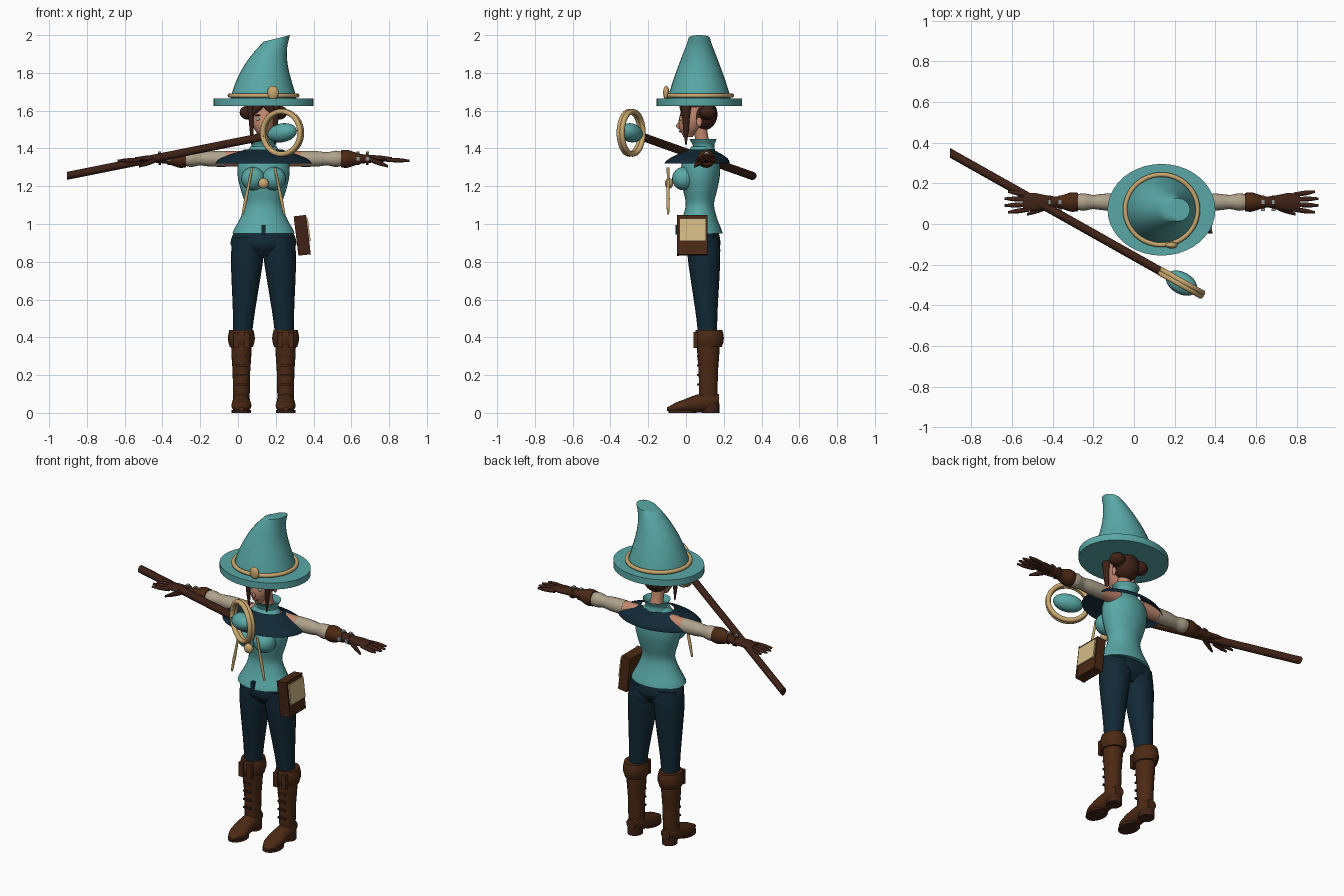
import bpy, bmesh, math
from mathutils import Vector

if "Cube" in bpy.data.objects:
    bpy.data.objects.remove(bpy.data.objects["Cube"])

CENTRE = 0.135  # x of the body's centre line
BODY_Y, ARM_Y, ARM_Z = 0.07, 0.108, 1.345
AXES = {'x': Vector((1, 0, 0)), 'y': Vector((0, 1, 0)), 'z': Vector((0, 0, 1))}
ACROSS = {'x': 'yz', 'y': 'xz', 'z': 'xy'}
SIDES = (-1, 1)


def colour(name, *rgb):
    material = bpy.data.materials.new(name)
    material.use_nodes = True
    material.diffuse_color = (*rgb, 1)
    shader = next(n for n in material.node_tree.nodes if n.type == 'BSDF_PRINCIPLED')
    shader.inputs["Base Color"].default_value = (*rgb, 1)
    shader.inputs["Roughness"].default_value = 0.8
    return material


TEAL = colour("teal_cloth", .1, .39, .38)
NAVY = colour("navy_cloth", .006, .022, .036)
LEATHER = colour("boot_leather", .07, .022, .007)
DARK = colour("dark_brown", .05, .016, .008)
GOLD = colour("gold", .58, .39, .16)
CREAM = colour("cream_page", .66, .5, .24)
LINEN = colour("sleeve_linen", .42, .36, .26)
SKIN = colour("skin", .55, .25, .16)
SILVER = colour("silver", .3, .3, .3)
LIPS = colour("lips", .35, .07, .06)


def finish(ob, name, material):
    ob.name = ob.data.name = name
    ob.data.materials.append(material)
    return ob


def sample(values, t):
    """Smooth Catmull-Rom value at t (0 to 1) along evenly spaced values."""
    last = len(values) - 1
    i = min(int(t * last), last - 1)
    f = t * last - i
    a, b, c, d = (values[max(0, min(last, i + k))] for k in (-1, 0, 1, 2))
    return b + f / 2 * (c - a + f * (2 * a - 5 * b + 4 * c - d + f * (3 * (b - c) + d - a)))


def loft(name, material, start, end, widths, flat=1, depths=None, axis='z', side=1, sides=20, cap=True):
    """Skin evenly spaced elliptical sections from start to end."""
    depths = depths or [w * flat for w in widths]
    u, v = (AXES[letter] for letter in ACROSS[axis])
    start, end = Vector(start), Vector(end)
    steps = 1 if len(set(widths)) == 1 else 4 * (len(widths) - 1)
    bm = bmesh.new()
    loops = []
    for step in range(steps + 1):
        t = step / steps
        centre = start.lerp(end, t)
        centre.x = CENTRE + side * centre.x
        a, b = u * sample(widths, t), v * sample(depths, t)
        angles = [math.tau * i / sides for i in range(sides)]
        loops.append([bm.verts.new(centre + a * math.cos(g) + b * math.sin(g)) for g in angles])
    for low, high in zip(loops, loops[1:]):
        for i in range(sides):
            bm.faces.new((low[i - 1], low[i], high[i], high[i - 1]))
    if cap:
        bm.faces.new(loops[0])
        bm.faces.new(loops[-1])
    bmesh.ops.recalc_face_normals(bm, faces=bm.faces)
    mesh = bpy.data.meshes.new(name)
    bm.to_mesh(mesh)
    bm.free()
    ob = bpy.data.objects.new(name, mesh)
    bpy.context.collection.objects.link(ob)
    return finish(ob, name, material)


def place(name, material, location, size, turn):
    ob = bpy.context.object
    ob.location = Vector(location) + CENTRE * AXES['x']
    ob.scale, ob.rotation_euler = size, turn
    return finish(ob, name, material)


def ball(name, material, location, size, turn=(0, 0, 0)):
    bpy.ops.mesh.primitive_uv_sphere_add(segments=20, ring_count=12)
    return place(name, material, location, size, turn)


def box(name, material, location, size, turn=(0, 0, 0)):
    bpy.ops.mesh.primitive_cube_add(size=1)
    return place(name, material, location, size, turn)


def ring(name, material, location, radius, thickness, size=(1, 1, 1), turn=(0, 0, 0)):
    bpy.ops.mesh.primitive_torus_add(major_radius=radius, minor_radius=thickness,
                                     major_segments=48, minor_segments=10)
    return place(name, material, location, size, turn)


# Hat: brim, bent cone with a slanted tip, band and badge
loft("hat_brim", TEAL, (0, BODY_Y, 1.625), (0, BODY_Y, 1.665), (.265, .265), flat=.85, sides=40)
cone_base, cone_top = Vector((0, BODY_Y, 1.66)), Vector((0, BODY_Y, 1.985))
cone = loft("hat_cone", TEAL, cone_base, cone_top, (.175, .152, .122, .09, .06), flat=.95, sides=28)
for vertex in cone.data.vertices:
    height = (vertex.co.z - cone_base.z) / (cone_top.z - cone_base.z)
    if height > .99:
        vertex.co.z += (vertex.co.x - CENTRE) / 4
    vertex.co.x += .08 * height ** 3
ring("hat_band", GOLD, (0, BODY_Y, 1.68), .178, .012, size=(1, .97, 1))
ball("hat_badge", GOLD, (.05, -.105, 1.695), (.03, .016, .037))

# Head and face
loft("head", SKIN, (0, .01, 1.46), (0, .06, 1.62), (.02, .047, .062, .066, .066), flat=1.2)
loft("neck", SKIN, (0, .1, 1.38), (0, BODY_Y, 1.52), (.045, .036, .038))
ball("nose", SKIN, (0, -.036, 1.52), (.009, .016, .016), turn=(-.4, 0, 0))
ball("lips", LIPS, (0, -.028, 1.49), (.017, .01, .006))
for side in SIDES:
    ball("eye_white", CREAM, (side * .027, -.024, 1.555), (.014, .009, .008))
    ball("iris", TEAL, (side * .027, -.031, 1.555), (.006, .004, .007))
    ball("eyebrow", DARK, (side * .028, -.025, 1.575), (.017, .008, .004))
    ball("ear", SKIN, (side * .068, BODY_Y, 1.54), (.009, .015, .026))

# Hair: back, buns, side locks and fringe
ball("hair_back", DARK, (0, .09, 1.58), (.076, .077, .085))
for side in SIDES:
    ball("hair_bun", DARK, (side * .08, .115, 1.59), (.046, .045, .038))
    loft("side_lock", DARK, (.068, 0, 1.63), (.06, 0, 1.42), (.02, .014, .01, .003), flat=1.4, side=side)
    loft("fringe", DARK, (.02, -.02, 1.63), (.055, -.015, 1.575), (.028, .022, .005), flat=.6, side=side)

# Bodice with bust, collar, shoulder cape and cords
loft("bodice", TEAL, (0, BODY_Y, .95), (0, .08, 1.41), (.165, .125, .1, .12, .137, .13, .07),
     flat=.75, sides=28)
loft("collar", TEAL, (0, .095, 1.39), (0, .09, 1.45), (.065, .064, .08), flat=.9, cap=False)
loft("shoulder_cape", NAVY, (0, .058, 1.32), (0, .08, 1.395), (.255, .23, .17, .1), flat=.68,
     sides=36, cap=False)
box("bodice_split", NAVY, (0, -.045, .97), (.022, .02, .05))
ball("chest_button", GOLD, (0, -.09, 1.215), (.028, .022, .028))
for side in SIDES:
    ball("bust", TEAL, (side * .055, -.012, 1.24), (.064, .062, .062))
    loft("hanging_cord", GOLD, (.06, -.095, 1.3), (.11, -.095, 1.05), (.007, .007, .009, .006), side=side)

# Arms, gloves and hands
for side in SIDES:
    def along_arm(name, material, begin, finish_at, widths, **options):
        loft(name, material, (begin, ARM_Y, ARM_Z), (finish_at, ARM_Y, ARM_Z), widths,
             axis='x', side=side, **options)

    along_arm("upper_arm", SKIN, .08, .23, (.041, .041))
    along_arm("sleeve", LINEN, .2, .43, (.042, .042, .04, .035, .043, .034))
    along_arm("glove_cuff", LEATHER, .41, .5, (.045, .048, .04, .03))
    along_arm("palm", DARK, .48, .68, (.03, .028, .036, .045, .036), depths=(.03, .024, .02, .016, .009))
    for strap in (.5, .55):
        along_arm("wrist_strap", LEATHER, strap - .007, strap + .007, (.033, .033))
        box("strap_buckle", SILVER, (side * strap, ARM_Y - .037, ARM_Z), (.02, .012, .024))
        box("strap_stud", SILVER, (side * strap, ARM_Y, ARM_Z + .033), (.016, .022, .01))
    for finger in range(4):
        spread = finger - 1.5
        loft("finger", DARK, (.65, ARM_Y + spread * .024, ARM_Z - .005),
             (.78 - abs(spread) / 60, ARM_Y + spread * .034, ARM_Z - .01),
             (.011, .012, .011, .006), axis='x', side=side, sides=10)
    loft("thumb", DARK, (.56, ARM_Y - .02, ARM_Z), (.66, ARM_Y - .06, ARM_Z - .04),
         (.015, .016, .013, .007), axis='x', side=side, sides=10)

# Hips and legs
loft("hips", NAVY, (0, .09, .83), (0, .09, .98), (.1, .168, .168, .14), flat=.53, sides=28)
for side in SIDES:
    loft("trouser_leg", NAVY, (.08, .09, .93), (.112, .115, .4), (.085, .086, .077, .066, .056, .05),
         side=side)
    ball("buttock", NAVY, (side * .075, .118, .86), (.075, .064, .075))

# Boots: shaft, folded cuff, foot, heel, sole and lacing
for side in SIDES:
    foot_x = .117
    loft("boot_shaft", LEATHER, (foot_x, .118, .05), (foot_x, .118, .4), (.043, .045, .047, .053, .054),
         flat=1.1, side=side)
    loft("boot_cuff", LEATHER, (foot_x, .122, .35), (foot_x, .122, .44), (.062, .07, .07, .064),
         flat=1.1, side=side)
    loft("boot_foot", LEATHER, (foot_x, .175, .07), (foot_x, -.1, .02),
         (.03, .046, .047, .051, .053, .043, .015), depths=(.03, .05, .05, .045, .035, .026, .01),
         axis='y', side=side)
    loft("boot_heel", DARK, (foot_x, .13, 0), (foot_x, .13, .05), (.042, .042), flat=1.1, side=side)
    loft("boot_sole", DARK, (foot_x, -.02, 0), (foot_x, -.02, .014), (.052, .052), flat=1.4, side=side)
    for lace in range(4):
        box("boot_lace", DARK, (side * foot_x, .063, .15 + lace / 20), (.05, .012, .01))
    for offset in SIDES:
        box("cuff_tab", LEATHER, (side * foot_x + offset * .028, .05, .385), (.03, .022, .085))

# Pouch book hanging at the hip
lean = (0, -.12, 0)
box("book", LEATHER, (.205, .035, .94), (.058, .155, .21), lean)
box("book_spine", DARK, (.205, -.042, .94), (.066, .01, .21), lean)
box("book_page", CREAM, (.238, .035, .97), (.008, .14, .12), lean)

# Staff with ringed gem
tail, tip = Vector((-1.04, .35, 1.255)), Vector((0, -.235, 1.463))
loft("staff", DARK, tail, tip, (.024, .024), flat=.9, axis='x', sides=14)
direction = (tip - tail).normalized()
gem_centre = tip + direction * .115
facing = direction.cross(AXES['z']).normalized()
ring_turn = facing.to_track_quat('Z', 'Y').to_euler()
for side in SIDES:
    ring("staff_ring", GOLD, gem_centre + facing * side * .009, .113, .014, turn=ring_turn)
ball("staff_gem", TEAL, gem_centre, (.054, .05, .085), direction.to_track_quat('Z', 'Y').to_euler())

# Smooth shading with sharp edges kept
bpy.ops.object.select_all(action='DESELECT')
for ob in bpy.context.scene.objects:
    if ob.type == 'MESH':
        ob.select_set(True)
        bpy.context.view_layer.objects.active = ob
bpy.ops.object.shade_smooth_by_angle(angle=math.radians(40))
